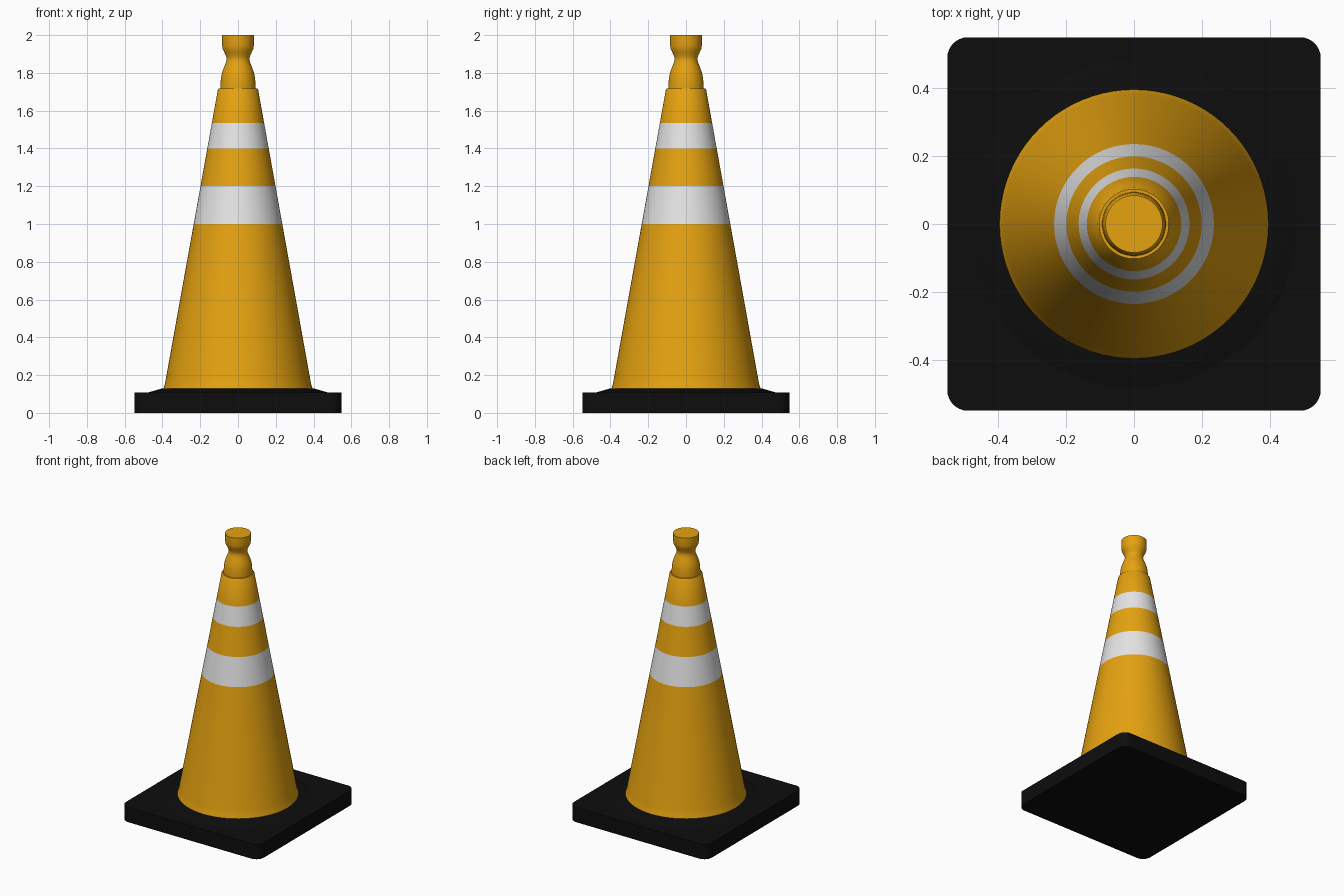
import bpy, bmesh, math

if "Cube" in bpy.data.objects:
    bpy.data.objects.remove(bpy.data.objects["Cube"])


def material(name, rgb):
    m = bpy.data.materials.new(name)
    m.diffuse_color = (*rgb, 1)
    m.use_nodes = True
    m.node_tree.nodes["Principled BSDF"].inputs["Base Color"].default_value = m.diffuse_color
    return m


yellow = material("cone_yellow", (0.78, 0.36, 0.005))
white = material("stripe_white", (0.78, 0.78, 0.78))
black = material("rubber_black", (0.004, 0.004, 0.004))


def loft(name, rings, mats, pick=None):
    """Skin a stack of equal-length vertex rings, cap both ends."""
    bm = bmesh.new()
    loops = [[bm.verts.new(p) for p in ring] for ring in rings]
    n = len(loops[0])
    for a, b in zip(loops, loops[1:]):
        for i in range(n):
            j = (i + 1) % n
            f = bm.faces.new((a[i], a[j], b[j], b[i]))
            if pick:
                f.material_index = pick(f.calc_center_median().z)
    bm.faces.new(loops[0][::-1])
    bm.faces.new(loops[-1])
    me = bpy.data.meshes.new(name)
    bm.to_mesh(me)
    bm.free()
    for m in mats:
        me.materials.append(m)
    ob = bpy.data.objects.new(name, me)
    bpy.context.collection.objects.link(ob)
    bpy.ops.object.select_all(action='DESELECT')
    ob.select_set(True)
    bpy.context.view_layer.objects.active = ob
    bpy.ops.object.shade_smooth_by_angle(angle=math.radians(35))
    return ob


def circle(r, z, n=80):
    return [(r * math.cos(2 * math.pi * i / n), r * math.sin(2 * math.pi * i / n), z)
            for i in range(n)]


def rounded_square(half, r, z, steps=8):
    pts = []
    for k in range(4):
        cx, cy = [(1, 1), (-1, 1), (-1, -1), (1, -1)][k]
        for s in range(steps + 1):
            a = math.pi / 2 * (k + s / steps)
            pts.append((cx * (half - r) + r * math.cos(a),
                        cy * (half - r) + r * math.sin(a), z))
    return pts


# Square rubber base with rounded corners
loft("base_plate", [rounded_square(0.548, 0.06, z) for z in (0, 0.107)], [black])

# Low sloped collar where the cone meets the base
loft("base_collar", [circle(0.48, 0.10), circle(0.48, 0.107), circle(0.40, 0.13)], [black])


# Tapered body with two reflective stripes picked by height
def wall(z):
    return 0.391 + (z - 0.13) * (0.106 - 0.391) / (1.715 - 0.13)


body = [circle(0.395, 0.128), circle(0.394, 0.133), circle(0.388, 0.15)]
body += [circle(wall(z), z) for z in (0.18, 1.0, 1.2, 1.4, 1.535, 1.712)]
body += [circle(0.102, 1.718), circle(0.09, 1.718)]
loft("cone_body", body, [yellow, white],
     lambda z: int(1.0 < z < 1.2 or 1.4 < z < 1.535))

# Grip knob on top: shoulder, narrow neck and flat-topped head
knob = [(0.094, 1.71), (0.093, 1.74), (0.090, 1.775), (0.085, 1.80), (0.074, 1.83),
        (0.064, 1.855), (0.060, 1.872), (0.063, 1.888), (0.072, 1.908), (0.081, 1.927),
        (0.084, 1.945), (0.084, 2.0)]
loft("grip_knob", [circle(r, z) for r, z in knob], [yellow])
